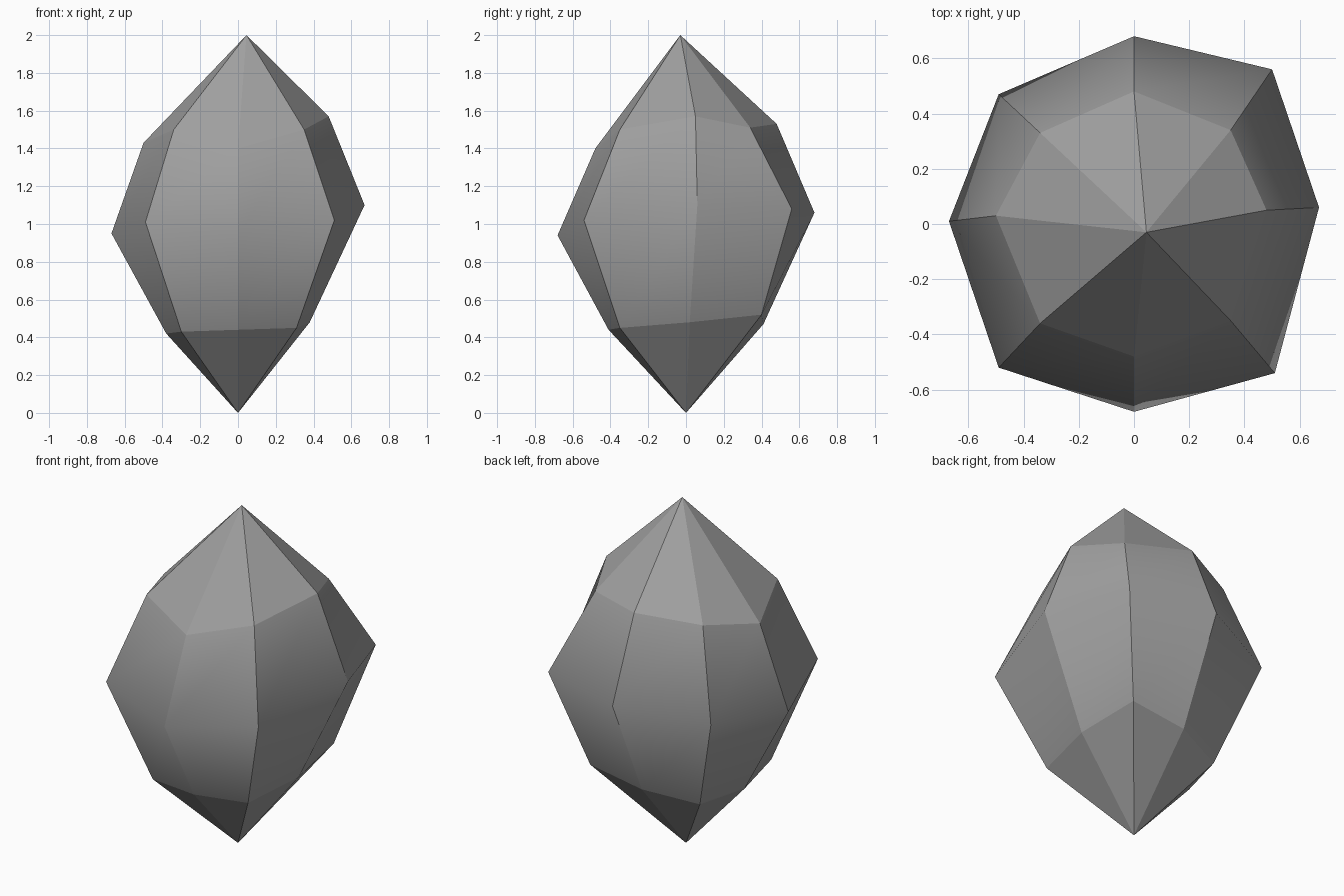
import bpy
import bmesh

default_cube = bpy.data.objects.get("Cube")
if default_cube:
    bpy.data.objects.remove(default_cube, do_unlink=True)


def make_material(name, colour):
    material = bpy.data.materials.new(name)
    material.use_nodes = True
    material.diffuse_color = colour
    material.node_tree.nodes["Principled BSDF"].inputs["Base Color"].default_value = colour
    return material


# Corners of the uneven eight-sided crystal, counter-clockwise from the +x side
lower_ring = [(.38, .02, .48), (.34, .40, .52), (0, .41, .47), (-.30, .30, .42),
              (-.38, 0, .42), (-.30, -.36, .43), (0, -.41, .44), (.31, -.35, .45)]
girdle_ring = [(.67, .06, 1.1), (.50, .56, 1.08), (0, .68, 1.06), (-.49, .47, 1),
               (-.67, .01, .95), (-.49, -.52, 1.01), (0, -.68, .94), (.51, -.54, 1.02)]
upper_ring = [(.48, .05, 1.57), (.35, .34, 1.51), (0, .48, 1.53), (-.34, .33, 1.49),
              (-.50, .03, 1.43), (-.34, -.36, 1.5), (0, -.48, 1.4), (.35, -.35, 1.5)]

bm = bmesh.new()
bottom_tip = bm.verts.new((0, 0, 0))
top_tip = bm.verts.new((.045, -.03, 2))
lower, girdle, upper = [[bm.verts.new(point) for point in ring]
                        for ring in (lower_ring, girdle_ring, upper_ring)]

# Pointed ends, with two bands of facets between them
count = len(girdle)
for i in range(count):
    j = (i + 1) % count
    bm.faces.new((bottom_tip, lower[j], lower[i]))
    bm.faces.new((lower[i], lower[j], girdle[j], girdle[i]))
    bm.faces.new((girdle[i], girdle[j], upper[j], upper[i]))
    bm.faces.new((upper[i], upper[j], top_tip))

# Smooth across the widest line only; every other edge stays crisp
girdle_verts = set(girdle)
for face in bm.faces:
    face.smooth = True
for edge in bm.edges:
    edge.smooth = all(vert in girdle_verts for vert in edge.verts)
bmesh.ops.recalc_face_normals(bm, faces=bm.faces)

mesh = bpy.data.meshes.new("crystal_stone")
bm.to_mesh(mesh)
bm.free()
mesh.materials.append(make_material("stone grey", (.35, .35, .35, 1)))
crystal = bpy.data.objects.new("crystal_stone", mesh)
bpy.context.collection.objects.link(crystal)
